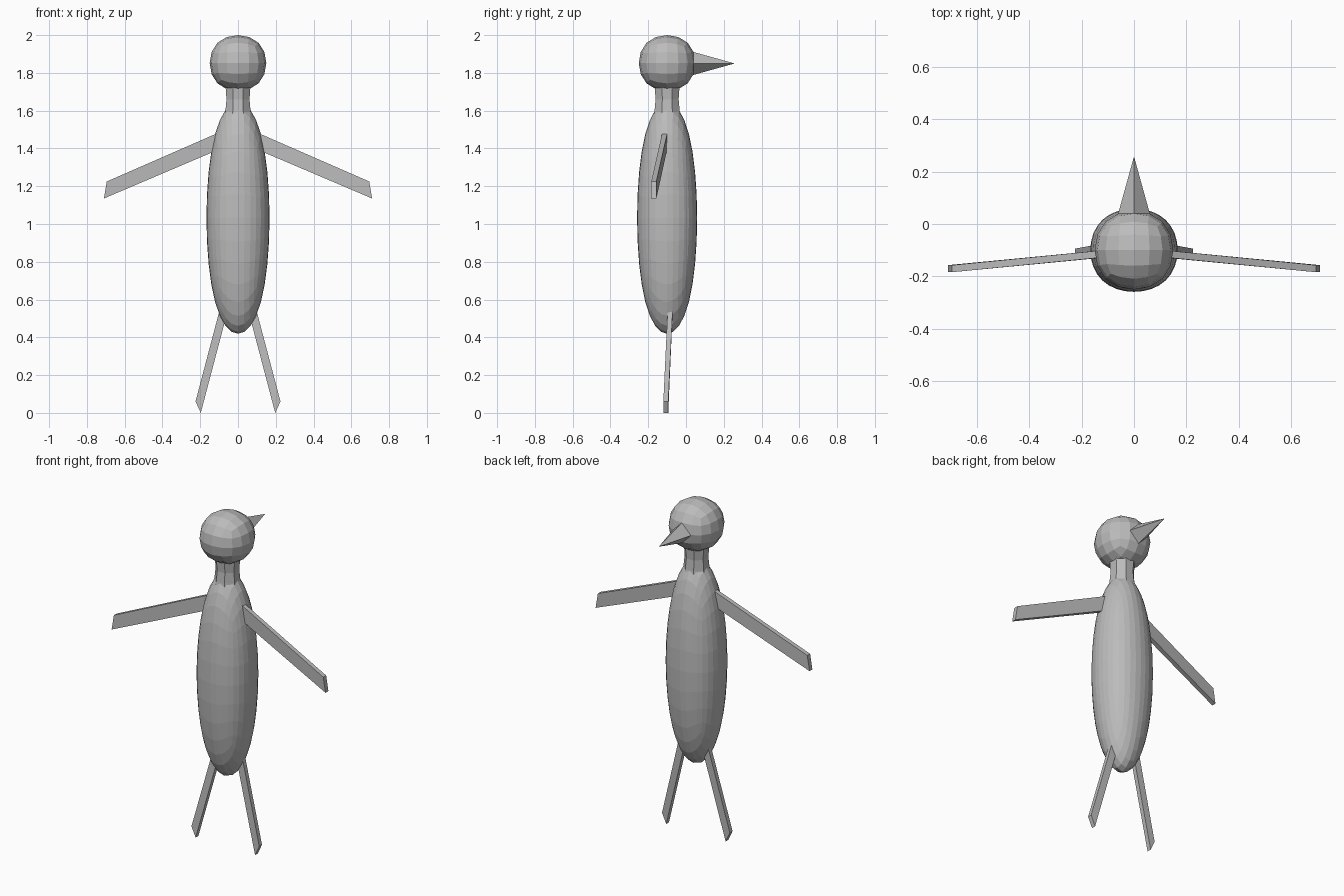
import bpy
import bmesh
from math import pi
from mathutils import Matrix, Vector

if "Cube" in bpy.data.objects:
    bpy.data.objects.remove(bpy.data.objects["Cube"], do_unlink=True)

grey = bpy.data.materials.new("plain_grey")
grey.use_nodes = True
COLOUR = (0.5, 0.5, 0.5, 1)
grey.diffuse_color = COLOUR
grey.node_tree.nodes["Principled BSDF"].inputs["Base Color"].default_value = COLOUR

MID_Y = -0.1  # depth of the body axis


def finish(bm, name):
    bmesh.ops.recalc_face_normals(bm, faces=bm.faces)
    mesh = bpy.data.meshes.new(name)
    bm.to_mesh(mesh)
    bm.free()
    mesh.materials.append(grey)
    obj = bpy.data.objects.new(name, mesh)
    bpy.context.collection.objects.link(obj)
    return obj


def rounded_cube(name, centre, half, levels):
    """A subdivided cube fitted to the given half sizes."""
    bm = bmesh.new()
    bmesh.ops.create_cube(bm, size=2)
    obj = finish(bm, name)
    mod = obj.modifiers.new("round", "SUBSURF")
    mod.levels = mod.render_levels = levels
    bpy.context.view_layer.objects.active = obj
    bpy.ops.object.modifier_apply(modifier=mod.name)
    reach = max(v.co.x for v in obj.data.vertices)
    fit = Matrix.Diagonal(Vector(half) / reach).to_4x4()
    obj.data.transform(Matrix.Translation(centre) @ fit)
    obj.data.shade_flat()


def bar(name, start, end, depth, side):
    """Loft a flat bar between two edges; each edge is (outer/top, inner/bottom)."""
    bm = bmesh.new()
    rings = []
    for edge in (start, end):
        a, b = (Vector((x * side, y, z)) for x, y, z in edge)
        back = Vector((0, -depth, 0))
        rings.append([bm.verts.new(p) for p in (a, b, b + back, a + back)])
    for i in range(4):
        j = (i + 1) % 4
        bm.faces.new((rings[0][i], rings[0][j], rings[1][j], rings[1][i]))
    for ring in rings:
        bm.faces.new(ring)
    finish(bm, name)


# Body and head
rounded_cube("body", (0, MID_Y, 1.032), (0.167, 0.159, 0.613), 3)
rounded_cube("head", (0, MID_Y, 1.852), (0.15, 0.15, 0.148), 2)

# Neck: eight-sided tube flaring into the shoulders
bm = bmesh.new()
previous = None
for z, radius in ((1.5, 0.09), (1.6, 0.072), (1.66, 0.066), (1.74, 0.072)):
    ring = bmesh.ops.create_circle(
        bm, segments=8, radius=radius,
        matrix=Matrix.Translation((0, MID_Y, z)) @ Matrix.Rotation(pi / 8, 4, "Z"))["verts"]
    if previous:
        for i in range(8):
            j = (i + 1) % 8
            bm.faces.new((previous[i], previous[j], ring[j], ring[i]))
    previous = ring
finish(bm, "neck")

# Beak: four-sided spike
bm = bmesh.new()
bmesh.ops.create_cone(
    bm, cap_ends=True, segments=4, radius1=0.061, radius2=0, depth=0.22,
    matrix=Matrix.Translation((0, 0.148, 1.85)) @ Matrix.Rotation(-pi / 2, 4, "X"))
finish(bm, "beak")

# Wings and legs
for side, label in ((1, "left"), (-1, "right")):
    bar(label + "_wing",
        ((0.065, -0.095, 1.5), (0.05, -0.095, 1.416)),
        ((0.695, -0.157, 1.225), (0.71, -0.157, 1.135)), 0.027, side)
    bar(label + "_leg",
        ((0.092, -0.07, 0.565), (0.052, -0.07, 0.55)),
        ((0.225, -0.094, 0.06), (0.197, -0.094, 0.0)), 0.026, side)
